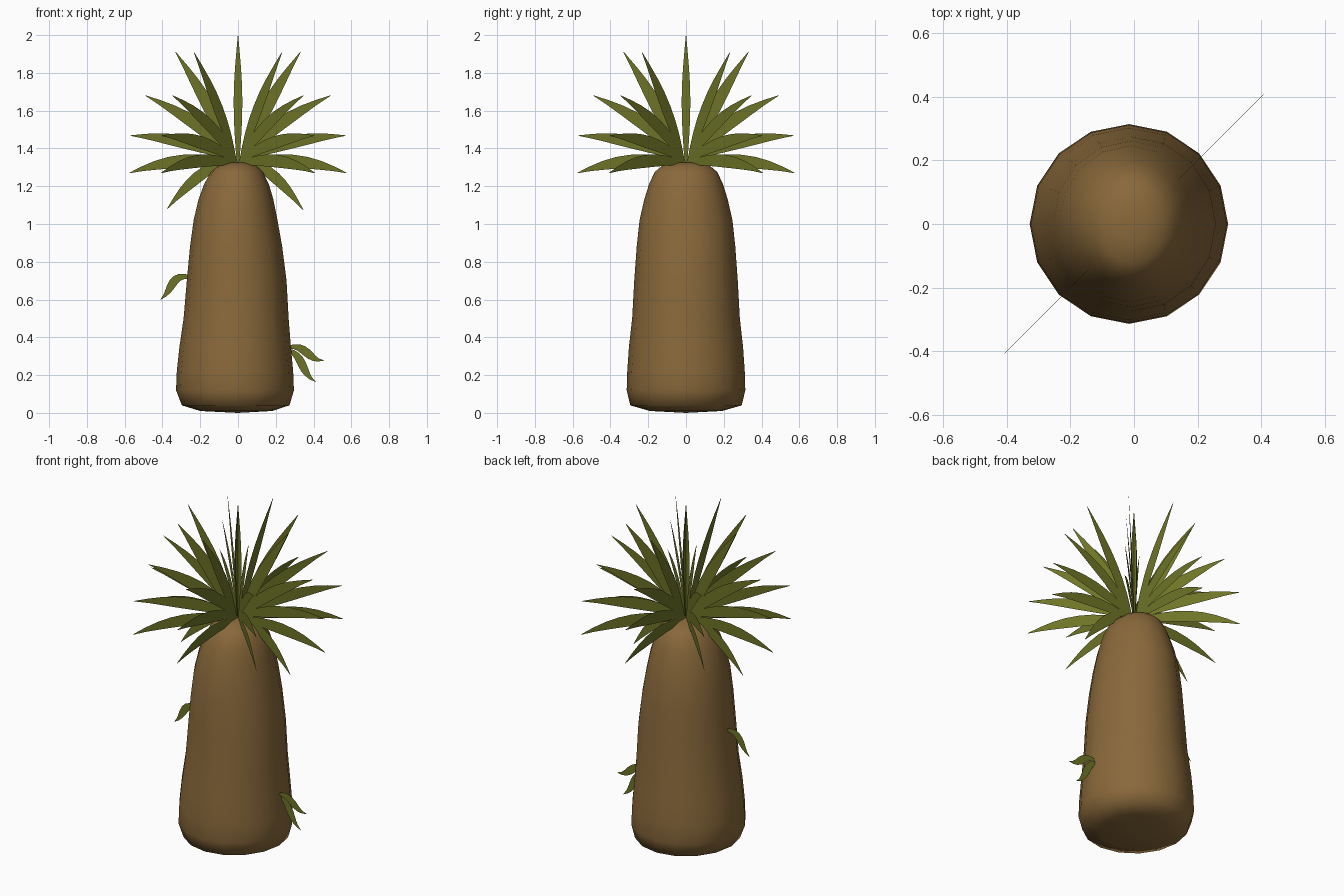
import bpy, bmesh, math
from mathutils import Vector

if "Cube" in bpy.data.objects:
    bpy.data.objects.remove(bpy.data.objects["Cube"])


def material(name, rgb):
    m = bpy.data.materials.new(name)
    m.diffuse_color = (*rgb, 1)
    m.use_nodes = True
    m.node_tree.nodes["Principled BSDF"].inputs["Base Color"].default_value = m.diffuse_color
    return m


BARK = material("brown bark", (0.25, 0.14, 0.043))
LEAF = material("olive green leaf", (0.155, 0.175, 0.02))


def finish(bm, name, mat):
    me = bpy.data.meshes.new(name)
    bm.to_mesh(me)
    bm.free()
    me.materials.append(mat)
    ob = bpy.data.objects.new(name, me)
    bpy.context.collection.objects.link(ob)
    return ob


# Trunk: 16-sided tapering rings (height, x centre, x radius, y radius)
RINGS = [(0.01, -0.01, 0.19, 0.19), (0.04, -0.012, 0.285, 0.295),
         (0.12, -0.016, 0.312, 0.314), (0.22, -0.016, 0.308, 0.311),
         (0.35, -0.015, 0.295, 0.302), (0.5, -0.01, 0.278, 0.285),
         (0.7, -0.007, 0.264, 0.274), (0.88, -0.01, 0.244, 0.261),
         (1.02, -0.013, 0.222, 0.246), (1.13, -0.011, 0.198, 0.221),
         (1.21, -0.008, 0.172, 0.196), (1.275, -0.006, 0.138, 0.166),
         (1.31, -0.004, 0.098, 0.125), (1.325, 0, 0.045, 0.06)]
bm = bmesh.new()
N = 16
rings = []
for z, cx, rx, ry in RINGS:
    rings.append([bm.verts.new((cx + rx * math.cos(2 * math.pi * i / N),
                                ry * math.sin(2 * math.pi * i / N), z)) for i in range(N)])
for a, b in zip(rings, rings[1:]):
    for i in range(N):
        j = (i + 1) % N
        bm.faces.new((a[i], a[j], b[j], b[i]))
for ring, z, flip in ((rings[0], 0.0, True), (rings[-1], 1.327, False)):
    c = bm.verts.new((0, 0, z))
    for i in range(N):
        f = (ring[i], ring[(i + 1) % N], c)
        bm.faces.new(f[::-1] if flip else f)
for f in bm.faces:
    f.smooth = True
finish(bm, "trunk", BARK)


def blade(bm, path, width, angle, y=0.0, steps=8):
    """Flat leaf standing in the vertical plane at the given angle; path = 3 or 4 (r, z) points."""
    ca, sa = math.cos(angle), math.sin(angle)
    pts = [Vector(p) for p in path]

    def at(t):
        q = pts
        while len(q) > 1:
            q = [a.lerp(b, t) for a, b in zip(q, q[1:])]
        return q[0]

    prev = None
    for k in range(steps + 1):
        t = k / steps
        p = at(t)
        d = (at(min(1, t + 0.01)) - at(max(0, t - 0.01))).normalized()
        n = Vector((-d.y, d.x))
        h = width / 2 * max(0.04, math.sin(math.pi * (0.1 + 0.9 * t ** 1.1)))
        row = [bm.verts.new(((q.x) * ca, (q.x) * sa + y, q.y)) for q in (p - n * h, p + n * h)]
        if prev:
            bm.faces.new((prev[0], row[0], row[1], prev[1]))
        prev = row


# Crown: the same fan of leaves repeated in eight directions
FAN = [[(0.02, 1.33), (0.12, 1.60), (0.33, 1.91)],
       [(0.02, 1.34), (0.18, 1.54), (0.49, 1.68)],
       [(0.02, 1.34), (0.26, 1.46), (0.57, 1.468)],
       [(0.01, 1.32), (0.30, 1.37), (0.575, 1.27)]]
bm = bmesh.new()
for i in range(8):
    for path in FAN:
        blade(bm, path, 0.068, i * math.pi / 4)
for angle in (0, math.pi / 2):
    blade(bm, [(0, 1.32), (0, 1.65), (0, 2.0)], 0.046, angle)
finish(bm, "crown_leaves", LEAF)

# Drooping leaves at the left and right
bm = bmesh.new()
blade(bm, [(0.06, 1.33), (0.19, 1.29), (0.345, 1.075)], 0.06, 0)
blade(bm, [(0.06, 1.33), (0.21, 1.29), (0.375, 1.08)], 0.06, math.pi)
finish(bm, "drooping_leaves", LEAF)

# Small sprouts on the trunk sides
bm = bmesh.new()
blade(bm, [(0.24, 0.715), (0.36, 0.75), (0.34, 0.65), (0.41, 0.60)], 0.045, math.pi, -0.012)
blade(bm, [(0.26, 0.345), (0.36, 0.375), (0.37, 0.27), (0.455, 0.278)], 0.045, 0, -0.004)
blade(bm, [(0.26, 0.335), (0.35, 0.31), (0.33, 0.21), (0.41, 0.165)], 0.045, 0, 0.006)
finish(bm, "trunk_sprouts", LEAF)
